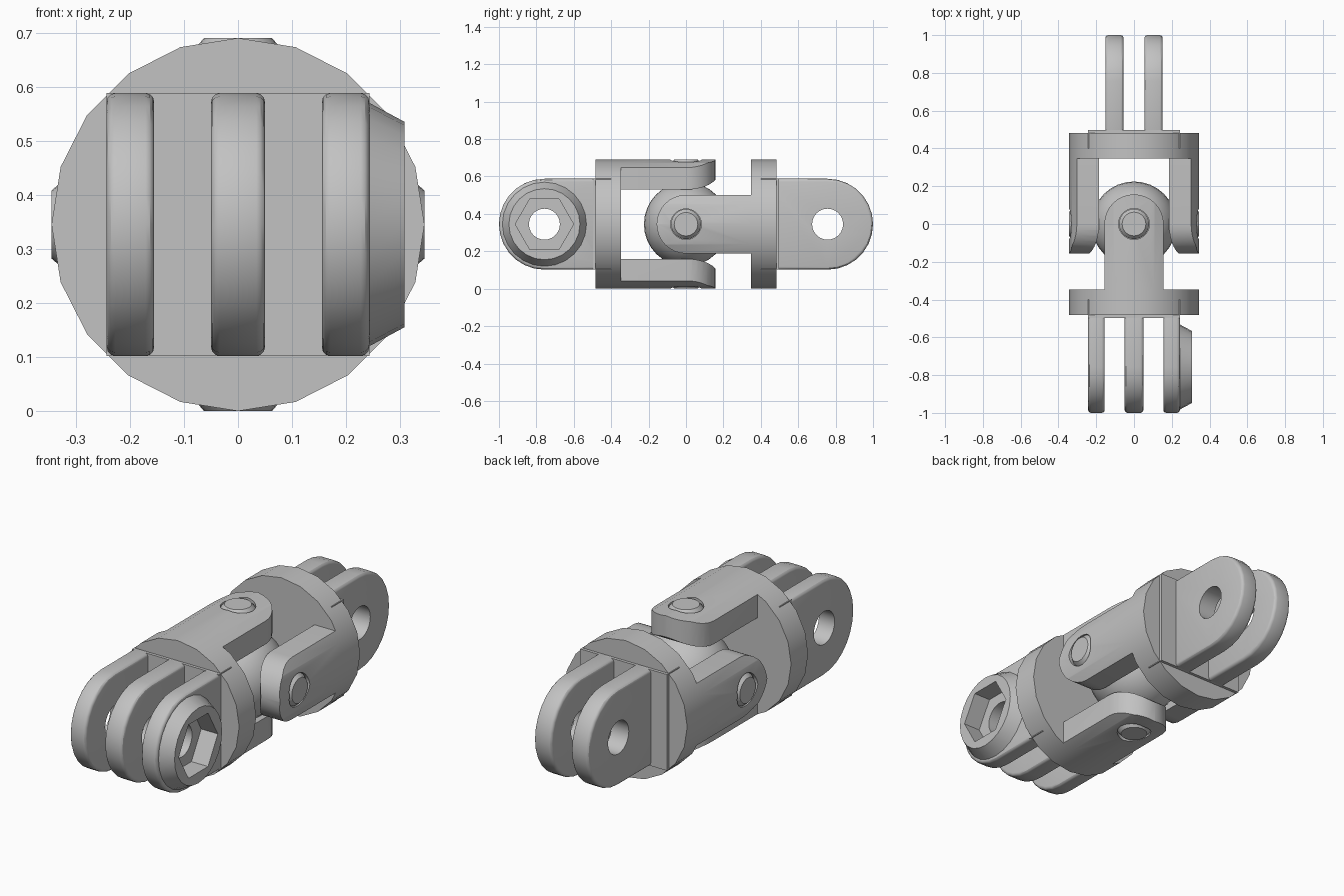
import bpy, bmesh, math
from mathutils import Matrix, Vector

cube = bpy.data.objects.get("Cube")
if cube:
    bpy.data.objects.remove(cube, do_unlink=True)

R = 0.345          # body radius, also the height of the main axis
TAB_Y = 0.757      # distance of the clamp holes from the centre
TAB_R = 0.243      # radius of the tab ends
ARM_W = 0.157      # half width of a yoke arm

grey = bpy.data.materials.new("plain grey")
grey.use_nodes = True
colour = (0.54, 0.54, 0.54, 1)
grey.diffuse_color = colour
grey.node_tree.nodes["Principled BSDF"].inputs["Base Color"].default_value = colour
parts = []


def finish(name, bm):
    bmesh.ops.recalc_face_normals(bm, faces=bm.faces)
    mesh = bpy.data.meshes.new(name)
    bm.to_mesh(mesh)
    bm.free()
    mesh.materials.append(grey)
    ob = bpy.data.objects.new(name, mesh)
    bpy.context.collection.objects.link(ob)
    return ob


def prism(name, points, depth):
    """Extrude a flat outline along the given vector."""
    bm = bmesh.new()
    face = bm.faces.new([bm.verts.new(p) for p in points])
    out = bmesh.ops.extrude_face_region(bm, geom=[face], use_keep_orig=True)
    moved = [g for g in out["geom"] if isinstance(g, bmesh.types.BMVert)]
    bmesh.ops.translate(bm, verts=moved, vec=Vector(depth))
    return finish(name, bm)


def tube(name, axis, start, end, r1, r2, sides, centre=(0, 0, 0), turn=0.0):
    """Cylinder or cone between two positions on an axis."""
    bm = bmesh.new()
    bmesh.ops.create_cone(bm, cap_ends=True, segments=sides, radius1=r1,
                          radius2=r2, depth=end - start)
    spin = {"X": Matrix.Rotation(math.pi / 2, 4, "Y"),
            "Y": Matrix.Rotation(-math.pi / 2, 4, "X"),
            "Z": Matrix.Identity(4)}[axis]
    move = Matrix.Translation((0, 0, (start + end) / 2))
    bm.transform(Matrix.Translation(centre) @ spin @ move @ Matrix.Rotation(turn, 4, "Z"))
    return finish(name, bm)


def apply(ob, mod):
    bpy.context.view_layer.objects.active = ob
    bpy.ops.object.modifier_apply(modifier=mod.name)


def combine(ob, cutter, how="DIFFERENCE"):
    mod = ob.modifiers.new("cut", "BOOLEAN")
    mod.operation, mod.solver, mod.object = how, "EXACT", cutter
    apply(ob, mod)
    bpy.data.objects.remove(cutter, do_unlink=True)


def arc(cy, r, steps):
    """Half circle bulging towards +y, as (side, y) pairs."""
    return [(r * math.cos(math.pi * i / steps), cy + r * math.sin(math.pi * i / steps))
            for i in range(steps + 1)]


def tab(name, x0, x1, side):
    outline = [(TAB_R, 0.42)] + arc(TAB_Y, TAB_R, 14) + [(-TAB_R, 0.42)]
    ob = prism(name, [(x0, side * y, z) for z, y in outline], (x1 - x0, 0, 0))
    mod = ob.modifiers.new("round", "BEVEL")
    mod.width, mod.segments, mod.limit_method = 0.016, 3, "ANGLE"
    apply(ob, mod)
    combine(ob, tube("hole", "X", x0 - 0.1, x1 + 0.1, 0.083, 0.083, 24,
                     (0, side * TAB_Y, 0)))
    parts.append(ob)
    return ob


def yoke_arm(name, turn):
    """Arm cut from the round body, with a rounded tip and a relieved inside."""
    ob = tube(name, "Y", -0.347, 0.2, R, R, 20)
    plan = [(ARM_W, -0.5)] + arc(0, ARM_W, 16) + [(-ARM_W, -0.5)]
    combine(ob, prism("plan", [(x, y, 0.05) for x, y in plan], (0, 0, 0.5)), "INTERSECT")
    curve = [(0.17 * math.sin(a), 0.27 - 0.085 * math.cos(a))
             for a in (math.pi / 2 * i / 8 for i in range(9))]
    side = [(-0.5, 0.5), (-0.5, 0.185)] + curve + [(0.17, 0.5)]
    combine(ob, prism("side", [(-0.3, y, z) for y, z in side], (0.6, 0, 0)), "INTERSECT")
    combine(ob, tube("socket", "Z", 0.25, 0.5, 0.082, 0.082, 24))
    pin = tube(name.replace("arm", "pin"), "Z", 0.325, R, 0.08, 0.063, 24)
    shank = tube(name.replace("arm", "pin_shank"), "Z", 0.1, 0.325, 0.08, 0.08, 24)
    for o in (ob, pin, shank):
        o.data.transform(turn)
        parts.append(o)


# Round flanges with square pads behind the tabs
for end, s in (("front", -1), ("rear", 1)):
    a, b = sorted((s * 0.347, s * 0.483))
    parts.append(tube(end + "_flange", "Y", a, b, R, R, 20))
    q = TAB_R
    parts.append(prism(end + "_pad", [(-q, s * 0.4, -q), (q, s * 0.4, -q),
                                      (q, s * 0.4, q), (-q, s * 0.4, q)],
                       (0, s * 0.098, 0)))

# Clamp tabs: three at the front, two at the rear
tab("front_right_tab", -0.243, -0.155, -1)
tab("front_middle_tab", -0.05, 0.05, -1)
left_tab = tab("front_left_tab", 0.155, 0.243, -1)
tab("rear_right_tab", -0.152, -0.055, 1)
tab("rear_left_tab", 0.055, 0.152, 1)

# Tapered boss with a hexagonal nut pocket
centre = (0, -TAB_Y, 0)
boss = tube("nut_boss", "X", 0.243, 0.308, 0.225, 0.19, 24, centre)
for target in (boss, left_tab):
    combine(target, tube("hex", "X", 0.215, 0.4, 0.156, 0.156, 6, centre))
parts.append(boss)

# Yoke arms: upper and lower from the front, left and right from the rear
flip = Matrix.Rotation(math.pi, 4, "Z")
yoke_arm("upper_arm", Matrix.Identity(4))
yoke_arm("lower_arm", Matrix.Rotation(math.pi, 4, "Y"))
yoke_arm("left_arm", Matrix.Rotation(math.pi / 2, 4, "Y") @ flip)
yoke_arm("right_arm", Matrix.Rotation(-math.pi / 2, 4, "Y") @ flip)

# Central ball
bm = bmesh.new()
bmesh.ops.create_uvsphere(bm, u_segments=32, v_segments=16, radius=0.225)
parts.append(finish("centre_ball", bm))

# Stand everything on the ground and shade it
bpy.ops.object.select_all(action="DESELECT")
for ob in parts:
    ob.data.transform(Matrix.Translation((0, 0, R)))
    ob.select_set(True)
bpy.context.view_layer.objects.active = parts[0]
bpy.ops.object.shade_smooth_by_angle(angle=math.radians(30))
